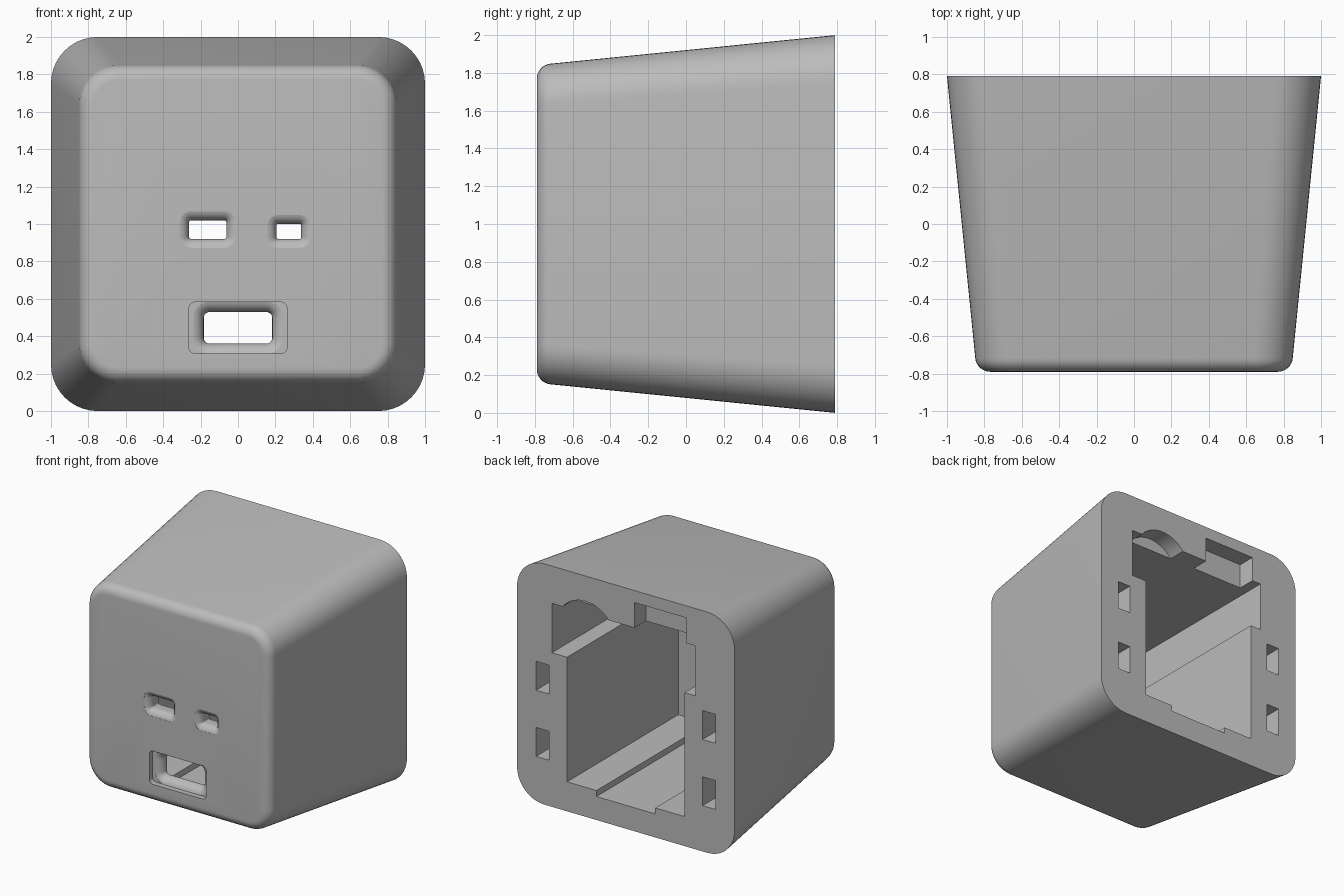
import bpy, bmesh, math

cube = bpy.data.objects.get("Cube")
if cube:
    bpy.data.objects.remove(cube, do_unlink=True)

FRONT, BACK, INNER = -0.79, 0.79, -0.67

grey = bpy.data.materials.new("plain grey")
grey.use_nodes = True
colour = (0.5, 0.5, 0.5, 1)
grey.diffuse_color = colour
grey.node_tree.nodes["Principled BSDF"].inputs["Base Color"].default_value = colour


def loft(name, rings):
    """Solid through rings of (x, y, z) points with equal counts."""
    bm = bmesh.new()
    loops = [[bm.verts.new(p) for p in ring] for ring in rings]
    n = len(loops[0])
    for a, b in zip(loops, loops[1:]):
        for i in range(n):
            j = (i + 1) % n
            bm.faces.new((a[i], a[j], b[j], b[i]))
    bm.faces.new(loops[0])
    bm.faces.new(loops[-1])
    bmesh.ops.recalc_face_normals(bm, faces=bm.faces)
    mesh = bpy.data.meshes.new(name)
    bm.to_mesh(mesh)
    bm.free()
    mesh.materials.append(grey)
    obj = bpy.data.objects.new(name, mesh)
    bpy.context.collection.objects.link(obj)
    return obj


def rounded(y, hw, hh, r, cx=0, cz=1, seg=10):
    """Rounded rectangle ring at depth y."""
    ring = []
    for k, (sx, sz) in enumerate([(1, 1), (-1, 1), (-1, -1), (1, -1)]):
        for i in range(seg + 1):
            a = math.pi / 2 * (k + i / seg)
            ring.append((cx + sx * (hw - r) + r * math.cos(a), y,
                         cz + sz * (hh - r) + r * math.sin(a)))
    return ring


def prism(name, profile, y0, y1):
    """Straight extrusion of an (x, z) outline along y."""
    return loft(name, [[(x, y, z) for x, z in profile] for y in (y0, y1)])


def box(name, x0, x1, z0, z1, y0, y1):
    return prism(name, [(x0, z0), (x1, z0), (x1, z1), (x0, z1)], y0, y1)


def flared(name, cx, cz, hw, hh, corner, radius, surface, lead):
    """Through hole whose front rim is rolled over by a radius."""
    rings = []
    for i in range(8):
        t = math.radians(12 + 78 * i / 7)
        off = radius * (1 - math.sin(t))
        y = surface + radius * (1 - math.cos(t))
        if i == 0:
            rings.append(rounded(lead, hw + off, hh + off, corner + off, cx, cz, 6))
        rings.append(rounded(y, hw + off, hh + off, corner + off, cx, cz, 6))
    rings.append(rounded(INNER + 0.1, hw, hh, corner, cx, cz, 6))
    return loft(name, rings)


# Tapered outer shell with a rolled front edge
edge = 0.08
shell = [rounded(BACK, 1, 1, 0.25)]
for i in range(9):
    t = math.radians(5 + 85 * i / 8)
    inset = edge * (1 - math.cos(t))
    half = 0.849 - inset
    shell.append(rounded(FRONT + edge - edge * math.sin(t), half, half, 0.21 - inset))
housing = loft("housing", shell)

# Main cavity, open at the back, with side ledges and a floor channel
out = BACK + 0.1
cavity = [(0.68, 1.69), (0.68, 1.28), (0.54, 1.28), (0.54, 0.245), (0.27, 0.245),
          (0.27, 0.195), (-0.27, 0.195), (-0.27, 0.245), (-0.54, 0.245),
          (-0.54, 1.275), (-0.64, 1.275), (-0.64, 1.69)]
cutters = [prism("cavity_cutter", cavity, INNER, out)]

# Shallow square notch and round recess above the cavity
cutters.append(box("notch_cutter", -0.557, -0.08, 1.5, 1.9, BACK - 0.15, out))
disc = [(0.37 + 0.27 * math.cos(math.tau * i / 64), 1.52 + 0.27 * math.sin(math.tau * i / 64))
        for i in range(64)]
cutters.append(prism("round_recess_cutter", disc, BACK - 0.15, out))

# Four slots in the rear rim
for side in (-1, 1):
    for z in (0.38, 0.93):
        xs = sorted((side * 0.705, side * 0.825))
        cutters.append(box("slot_cutter", *xs, z, z + 0.24, BACK - 0.3, out))

# Front openings: two small ports and a recessed wide port
cutters.append(flared("wide_port_cutter", -0.162, 0.97, 0.1, 0.05, 0.012, 0.06, FRONT, FRONT - 0.05))
cutters.append(flared("small_port_cutter", 0.272, 0.96, 0.066, 0.04, 0.008, 0.06, FRONT, FRONT - 0.05))
pocket = [rounded(y, 0.262, 0.138, 0.035, 0, 0.445) for y in (FRONT - 0.05, FRONT + 0.045)]
cutters.append(loft("pocket_cutter", pocket))
cutters.append(flared("lower_port_cutter", 0, 0.445, 0.183, 0.084, 0.03, 0.07, FRONT + 0.045, FRONT + 0.02))

# Apply the cuts and drop the cutters
for c in cutters:
    mod = housing.modifiers.new(c.name, "BOOLEAN")
    mod.operation = "DIFFERENCE"
    mod.solver = "EXACT"
    mod.object = c
    c.hide_render = True
bpy.context.view_layer.update()
final = bpy.data.meshes.new_from_object(housing.evaluated_get(bpy.context.evaluated_depsgraph_get()))
housing.modifiers.clear()
housing.data = final
for c in cutters:
    bpy.data.objects.remove(c, do_unlink=True)

bpy.ops.object.select_all(action="DESELECT")
housing.select_set(True)
bpy.context.view_layer.objects.active = housing
bpy.ops.object.shade_smooth_by_angle(angle=math.radians(30))
